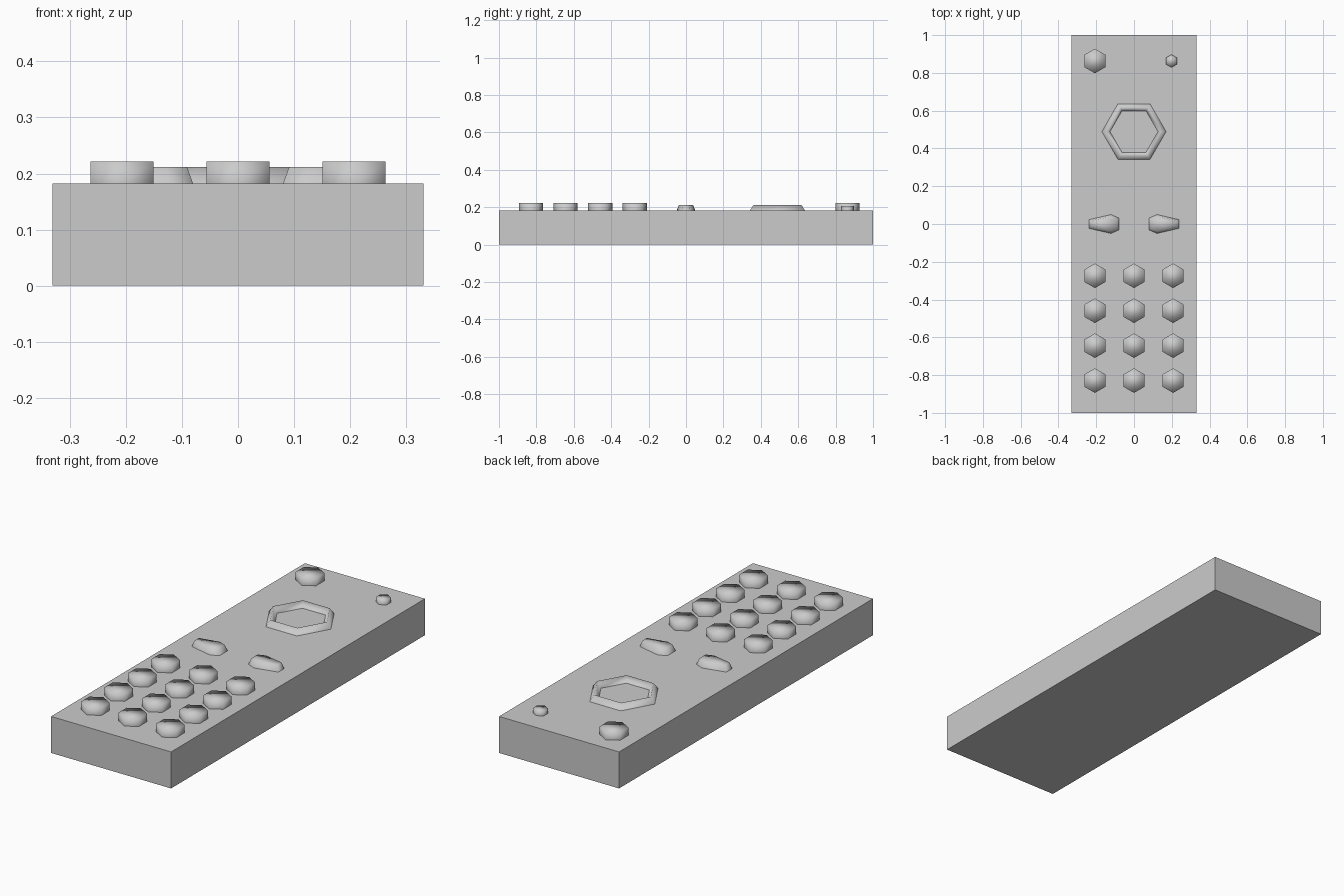
import bpy, bmesh
from math import cos, sin, radians

if "Cube" in bpy.data.objects:
    bpy.data.objects.remove(bpy.data.objects["Cube"])

TOP = 0.182  # height of the body's upper face


def finish(name, bm, smooth=True):
    bmesh.ops.recalc_face_normals(bm, faces=bm.faces)
    mesh = bpy.data.meshes.new(name)
    for f in bm.faces:
        f.smooth = smooth
    bm.to_mesh(mesh)
    bm.free()
    obj = bpy.data.objects.new(name, mesh)
    bpy.context.collection.objects.link(obj)
    return obj


def hexagon(cx, cy, r, turn=0):
    return [(cx + r * cos(radians(60 * i + turn)), cy + r * sin(radians(60 * i + turn)))
            for i in range(6)]


def loft(name, loops, cap=True):
    """Join stacked (outline, z) loops with side faces, closing the last one."""
    bm = bmesh.new()
    rings = [[bm.verts.new((x, y, z)) for x, y in pts] for pts, z in loops]
    for a, b in zip(rings, rings[1:]):
        for i in range(len(a)):
            j = (i + 1) % len(a)
            bm.faces.new((a[i], a[j], b[j], b[i]))
    if cap:
        bm.faces.new(rings[-1])
    return finish(name, bm)


def hex_button(name, x, y, r, top):
    pts = hexagon(x, y, r, 30)
    loft(name, [(pts, TOP), (pts, top)])


# Body
bm = bmesh.new()
bmesh.ops.create_cube(bm, size=1)
for v in bm.verts:
    v.co = (v.co.x * 0.662, v.co.y * 2, (v.co.z + 0.5) * TOP)
finish("body", bm, smooth=False)

# Keypad
for row in range(4):
    for col in range(3):
        hex_button(f"key_{row}_{col}", (col - 1) * 0.207, -0.274 - 0.185 * row, 0.065, 0.221)

# Power button and small indicator
hex_button("power_button", -0.207, 0.863, 0.065, 0.221)
hex_button("indicator", 0.198, 0.863, 0.034, 0.206)

# Raised navigation ring
loft("navigation_ring", [(hexagon(0, 0.489, r), z) for r, z in
                         ((0.17, TOP), (0.148, 0.212), (0.127, TOP))], cap=False)

# Tapered rocker buttons, mirrored left and right
base = [(0.08, -0.032), (0.122, -0.05), (0.239, -0.023),
        (0.239, 0.023), (0.122, 0.05), (0.08, 0.032)]
for side, name in ((-1, "left_rocker"), (1, "right_rocker")):
    low = [(side * x, y) for x, y in base]
    high = [(side * (0.16 + (x - 0.16) * 0.86), y * 0.76) for x, y in base]
    loft(name, [(low, TOP), (high, 0.212)])
